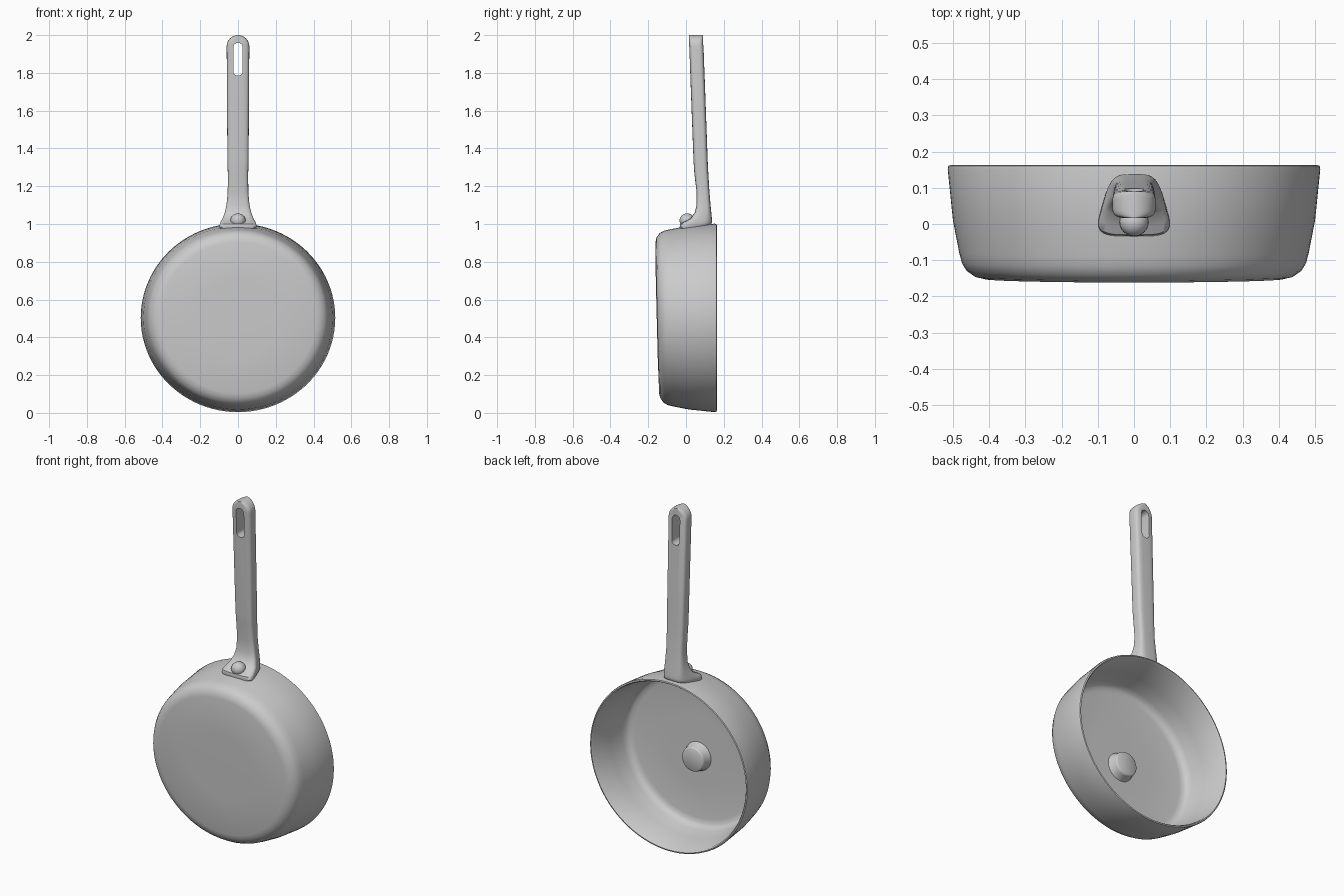
import bpy, bmesh, math

if "Cube" in bpy.data.objects:
    bpy.data.objects.remove(bpy.data.objects["Cube"], do_unlink=True)

metal = bpy.data.materials.new("plain grey")
metal.use_nodes = True
grey = (0.6, 0.6, 0.6, 1)
metal.diffuse_color = grey
metal.node_tree.nodes["Principled BSDF"].inputs["Base Color"].default_value = grey

AXIS_Z = 0.503


def make(name, bm, angle=40):
    bmesh.ops.recalc_face_normals(bm, faces=bm.faces)
    mesh = bpy.data.meshes.new(name)
    bm.to_mesh(mesh)
    bm.free()
    mesh.materials.append(metal)
    obj = bpy.data.objects.new(name, mesh)
    bpy.context.collection.objects.link(obj)
    smooth(obj, angle)
    return obj


def smooth(obj, angle):
    bpy.ops.object.select_all(action="DESELECT")
    obj.select_set(True)
    bpy.context.view_layer.objects.active = obj
    bpy.ops.object.shade_smooth_by_angle(angle=math.radians(angle))


def skin(bm, rings):
    """Bridge consecutive closed rings of points; cap both ends."""
    loops = [[bm.verts.new(p) for p in ring] for ring in rings]
    for a, b in zip(loops, loops[1:]):
        n = len(a)
        for i in range(n):
            j = (i + 1) % n
            bm.faces.new((a[i], a[j], b[j], b[i]))
    bm.faces.new(loops[0])
    bm.faces.new(loops[-1])


def turned(profile, cz, steps=96, stretch=1.0):
    """Rings around the y axis from (radius, y) points."""
    return [[(r * stretch * math.cos(t), y, cz + r * math.sin(t))
             for t in (2 * math.pi * i / steps for i in range(steps))]
            for r, y in profile]


# Pan body: outside base, flared wall, rim, inside wall and floor
bm = bmesh.new()
pan_profile = [(0.2, -0.155), (0.40, -0.152), (0.425, -0.146), (0.448, -0.13),
               (0.461, -0.108), (0.468, -0.08), (0.485, 0.01), (0.499, 0.152),
               (0.497, 0.161), (0.490, 0.163), (0.484, 0.155), (0.465, 0.01),
               (0.448, -0.07), (0.440, -0.095), (0.425, -0.108), (0.40, -0.113),
               (0.2, -0.115)]
skin(bm, turned(pan_profile, AXIS_Z, stretch=1.032))
# The base leans slightly forward toward the handle side
for v in bm.verts:
    depth = (0.163 - v.co.y) / 0.32
    v.co.y -= 0.025 * depth * (v.co.z - AXIS_Z)
make("pan_body", bm)

# Round stud on the inside floor
bm = bmesh.new()
stud_profile = [(0.086, -0.125), (0.082, -0.108), (0.075, -0.098),
                (0.072, -0.07), (0.069, -0.062), (0.064, -0.059)]
skin(bm, turned(stud_profile, 0.46, 40))
make("floor_stud", bm)


# Handle: rounded sections from the flared foot up to the round tip
def section(z_front, z_back, y0, y1, w_front, w_back, steps=40, power=0.5):
    ring = []
    for i in range(steps):
        t = 2 * math.pi * i / steps
        c, s = math.cos(t), math.sin(t)
        u = math.copysign(abs(c) ** power, c)
        v = (math.copysign(abs(s) ** power, s) + 1) / 2
        ring.append((u * (w_front + (w_back - w_front) * v),
                     y0 + (y1 - y0) * v, z_front + (z_back - z_front) * v))
    return ring


rings = [section(*row) for row in (
    (0.968, 0.995, -0.028, 0.130, 0.106, 0.060),
    (0.982, 1.003, -0.034, 0.136, 0.112, 0.064),
    (1.000, 1.012, -0.030, 0.138, 0.108, 0.064),
    (1.012, 1.020, -0.008, 0.138, 0.102, 0.062),
    (1.030, 1.032, 0.025, 0.137, 0.090, 0.060),
    (1.060, 1.060, 0.046, 0.134, 0.076, 0.058),
    (1.100, 1.100, 0.056, 0.130, 0.064, 0.055),
    (1.170, 1.170, 0.056, 0.124, 0.056, 0.052),
    (1.270, 1.270, 0.044, 0.118, 0.054, 0.054))]
TIP = 0.06
rings.append(section(1.33, 1.33, 0.040, 0.115, 0.056, 0.056))
rings.append(section(1.94, 1.94, 0.017, 0.093, TIP, TIP))
for k in range(1, 9):
    a = math.radians(k * 10.5)
    z = 1.94 + TIP * math.sin(a)
    w = TIP * math.cos(a)
    rings.append(section(z, z, 0.016, 0.091, w, w))
bm = bmesh.new()
skin(bm, rings)
handle = make("handle", bm)

# Hanging slot cut through the handle tip
bm = bmesh.new()
slot = []
for i in range(24):
    t = 2 * math.pi * (i + 0.5) / 24
    slot.append((0.025 * math.cos(t),
                 1.872 + math.copysign(0.062, math.sin(t)) + 0.025 * math.sin(t)))
skin(bm, [[(x, y, z) for x, z in slot] for y in (-0.1, 0.2)])
cutter = make("slot_cutter", bm)
cutter.hide_render = True
cut = handle.modifiers.new("slot", "BOOLEAN")
cut.operation = "DIFFERENCE"
cut.solver = "EXACT"
cut.object = cutter
bpy.context.view_layer.objects.active = handle
bpy.ops.object.modifier_apply(modifier=cut.name)
bpy.data.objects.remove(cutter, do_unlink=True)
smooth(handle, 40)

# Domed rivet on the handle foot
bm = bmesh.new()
bmesh.ops.create_uvsphere(bm, u_segments=24, v_segments=14, radius=0.04)
for v in bm.verts:
    v.co.y += 0.006
    v.co.z = v.co.z * 0.95 + 1.018
make("foot_rivet", bm)
